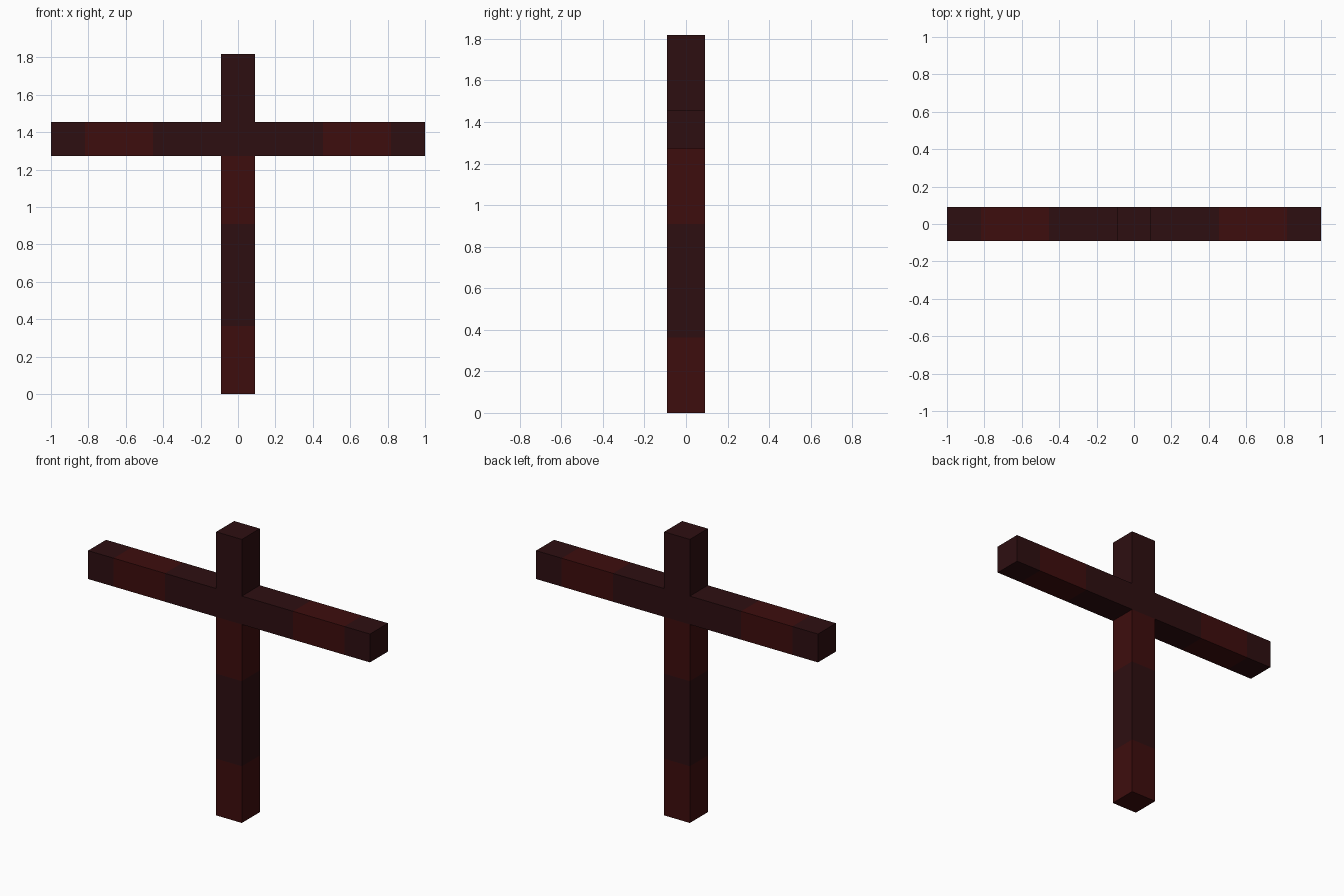
import bpy
import bmesh
from mathutils import Matrix, Vector

cube = bpy.data.objects.get("Cube")
if cube:
    bpy.data.objects.remove(cube, do_unlink=True)

U = 2 / 11  # beam thickness, the module for every length


def material(name, colour):
    mat = bpy.data.materials.new(name)
    mat.use_nodes = True
    mat.diffuse_color = (*colour, 1)
    bsdf = mat.node_tree.nodes["Principled BSDF"]
    bsdf.inputs["Base Color"].default_value = (*colour, 1)
    bsdf.inputs["Roughness"].default_value = 0.8
    return mat


DARK, RED = 0, 1
MATERIALS = [material("dark brown wood", (0.027, 0.0045, 0.0055)),
             material("deep red wood", (0.048, 0.004, 0.004))]


def beam(name, bands, matrix, start_cap=True):
    """Square beam along local z, made of (length, colour) bands."""
    bm = bmesh.new()
    h = U / 2
    ring = [bm.verts.new((x, y, 0)) for x, y in ((-h, -h), (h, -h), (h, h), (-h, h))]
    if start_cap:
        bm.faces.new(ring[::-1]).material_index = bands[0][1]
    for length, colour in bands:
        upper = [bm.verts.new(v.co + Vector((0, 0, length * U))) for v in ring]
        for i in range(4):
            j = (i + 1) % 4
            face = bm.faces.new((ring[i], ring[j], upper[j], upper[i]))
            face.material_index = colour
        ring = upper
    bm.faces.new(ring).material_index = bands[-1][1]
    bm.transform(matrix)
    mesh = bpy.data.meshes.new(name)
    bm.to_mesh(mesh)
    bm.free()
    for mat in MATERIALS:
        mesh.materials.append(mat)
    obj = bpy.data.objects.new(name, mesh)
    bpy.context.collection.objects.link(obj)


# Upright post, banded from the foot up
beam("upright_post", [(2, RED), (3, DARK), (2, RED), (3, DARK)], Matrix())

# Two arms growing outward from the post, open where they join it
for side, sign in (("left", 1), ("right", -1)):
    place = (Matrix.Translation((sign * U / 2, 0, 7.5 * U))
             @ Vector((sign, 0, 0)).to_track_quat("Z", "Y").to_matrix().to_4x4())
    beam(side + "_arm", [(2, DARK), (2, RED), (1, DARK)], place, start_cap=False)
